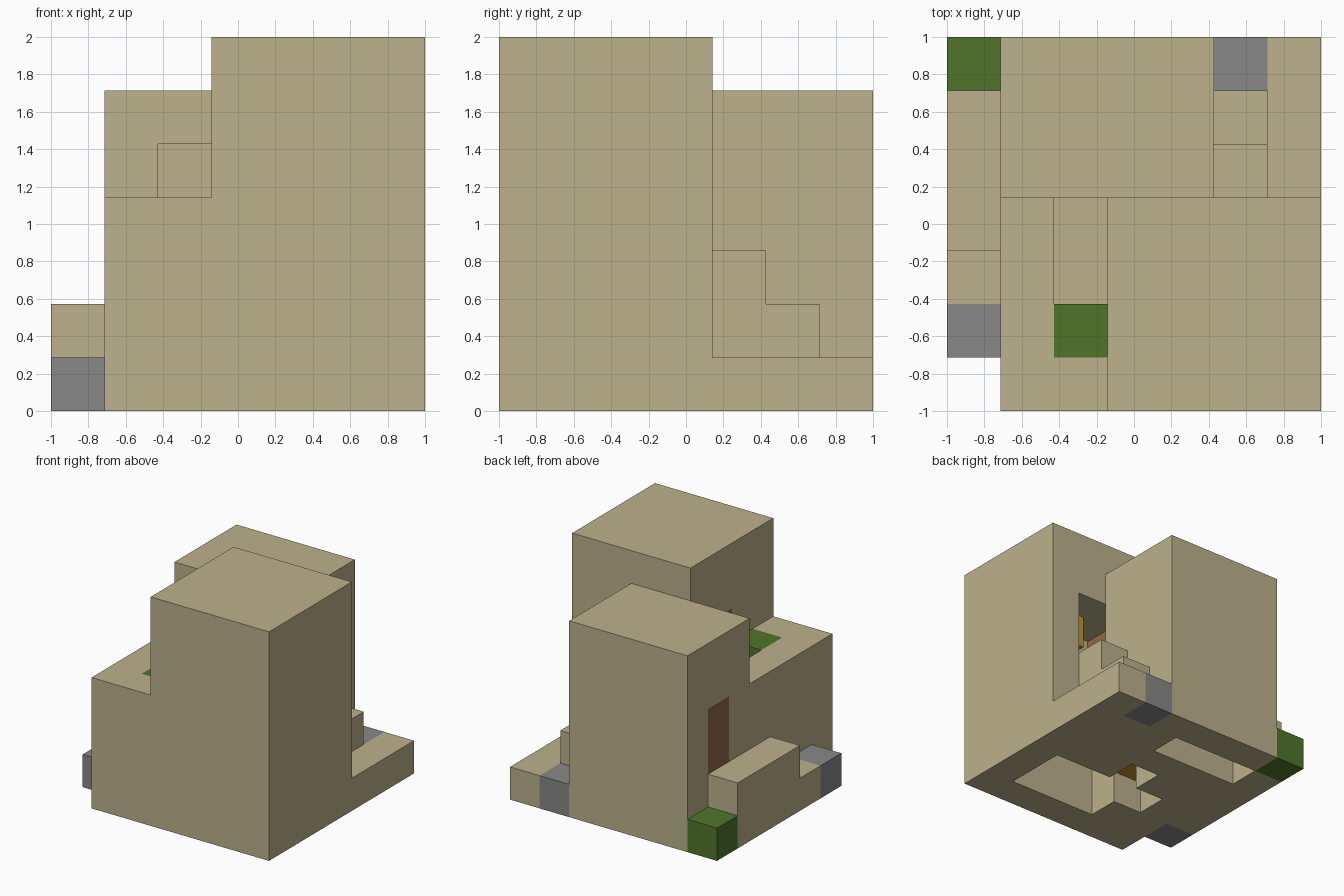
import bpy
import bmesh
from mathutils import Vector

cube = bpy.data.objects.get("Cube")
if cube:
    bpy.data.objects.remove(cube, do_unlink=True)

GRID = 7                 # blocks along each side
UNIT = 2 / GRID          # size of one block


def material(name, rgb):
    mat = bpy.data.materials.new(name)
    mat.use_nodes = True
    color = (*rgb, 1)
    mat.diffuse_color = color
    bsdf = next(n for n in mat.node_tree.nodes if n.type == "BSDF_PRINCIPLED")
    bsdf.inputs["Base Color"].default_value = color
    return mat


sandstone = material("sandstone", (.51, .445, .262))
stone = material("grey stone", (.246, .246, .246))
grass = material("grass green", (.08, .178, .024))
wood = material("door brown", (.275, .133, .074))
lamp = material("lamp gold", (.54, .29, .022))


def cells(x, y, z):
    """All block positions inside three ranges."""
    return {(i, j, k) for i in range(*x) for j in range(*y) for k in range(*z)}


# Main masses, in block units: x range, y range, z range
tall_tower = cells((3, 7), (0, 4), (0, 7))
back_tower = cells((1, 5), (4, 7), (0, 6))
terrace = cells((1, 3), (0, 4), (0, 4))
side_walkway = cells((0, 1), (3, 6), (0, 2)) | cells((0, 1), (2, 3), (0, 1))
stairs = cells((5, 6), (4, 5), (0, 3)) | cells((5, 6), (5, 6), (0, 2))
back_landing = cells((6, 7), (4, 7), (0, 1))

# Hollow spaces: sunken entry, rooms and openings in the underside
hollows = (
    cells((2, 3), (2, 6), (3, 4)) | cells((2, 3), (4, 6), (4, 5))
    | cells((4, 6), (3, 4), (3, 5)) | cells((4, 6), (2, 3), (3, 5))
    | cells((1, 4), (5, 6), (0, 2))
    | cells((3, 6), (1, 3), (0, 2)) | cells((3, 4), (3, 4), (0, 2))
    | cells((2, 3), (2, 3), (0, 2))
)

# Coloured blocks set flush into the masses
accents = {
    "side_paving": (cells((0, 1), (1, 2), (0, 1)), stone),
    "back_paving": (cells((5, 6), (6, 7), (0, 1)), stone),
    "corner_shrub": (cells((0, 1), (6, 7), (0, 1)), grass),
    "terrace_shrub": (cells((2, 3), (1, 2), (3, 4)), grass),
    "outer_door": (cells((1, 2), (5, 6), (2, 4)), wood),
    "inner_door": (cells((3, 4), (2, 3), (3, 5)), wood),
    "upper_lamp": (cells((5, 6), (2, 3), (4, 5)), lamp),
    "lower_lamp": (cells((2, 3), (2, 3), (1, 2)), lamp),
}
accent_cells = set().union(*(c for c, _ in accents.values()))

masses = {
    "tall_tower": tall_tower, "back_tower": back_tower, "terrace": terrace,
    "side_walkway": side_walkway, "stairs": stairs, "back_landing": back_landing,
}
parts = {n: (c - hollows - accent_cells, sandstone) for n, c in masses.items()}
parts.update(accents)
solid = set().union(*(c for c, _ in parts.values()))


def build(name, blocks, mat):
    """Make the outer skin of a part, leaving out faces buried in a neighbour."""
    bm = bmesh.new()
    for cell in sorted(blocks):
        center = Vector(cell) + Vector((.5, .5, .5))
        for axis in range(3):
            for sign in (-1, 1):
                step = Vector((0, 0, 0))
                step[axis] = sign
                if tuple(int(c + s) for c, s in zip(cell, step)) in solid:
                    continue
                u, v = Vector((0, 0, 0)), Vector((0, 0, 0))
                u[(axis + 1) % 3] = .5
                v[(axis + 2) % 3] = .5 * sign
                mid = center + step / 2
                bm.faces.new([bm.verts.new(mid + p) for p in
                              (-u - v, u - v, u + v, -u + v)])
    bmesh.ops.remove_doubles(bm, verts=bm.verts, dist=.001)
    half = GRID / 2
    bmesh.ops.translate(bm, verts=bm.verts, vec=(-half, -half, 0))
    bmesh.ops.scale(bm, verts=bm.verts, vec=(UNIT, UNIT, UNIT))
    mesh = bpy.data.meshes.new(name)
    bm.to_mesh(mesh)
    bm.free()
    mesh.materials.append(mat)
    obj = bpy.data.objects.new(name, mesh)
    bpy.context.collection.objects.link(obj)


for part_name, (blocks, mat) in parts.items():
    build(part_name, blocks, mat)
